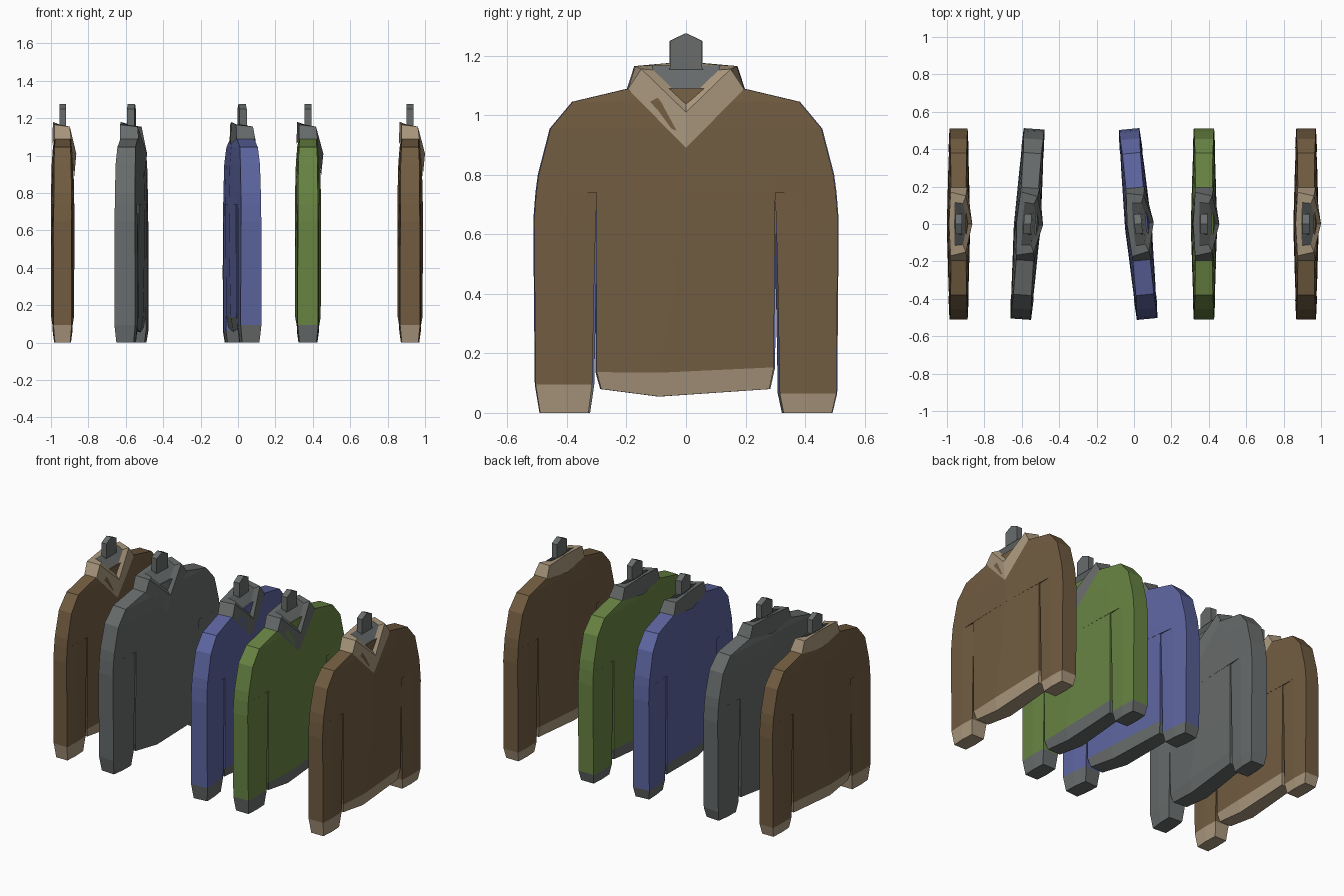
import bpy, bmesh

if "Cube" in bpy.data.objects:
    bpy.data.objects.remove(bpy.data.objects["Cube"])


def material(name, rgb):
    m = bpy.data.materials.new(name)
    m.diffuse_color = (*rgb, 1)
    m.use_nodes = True
    m.node_tree.nodes["Principled BSDF"].inputs["Base Color"].default_value = m.diffuse_color
    return m


brown = material("brown wool", (0.165, 0.106, 0.052))
beige = material("beige trim", (0.40, 0.31, 0.205))
gray = material("gray wool", (0.138, 0.150, 0.148))
blue = material("blue wool", (0.108, 0.128, 0.345))
green = material("green wool", (0.138, 0.230, 0.056))


def skin(bm, rings, mats, bottom=None, top=None):
    """Join closed rings of points with quads; one material index per band."""
    vs = [[bm.verts.new(p) for p in r] for r in rings]
    n = len(vs[0])
    for a, b, m in zip(vs, vs[1:], mats):
        for i in range(n):
            j = (i + 1) % n
            bm.faces.new((a[i], a[j], b[j], b[i])).material_index = m
    for ring, m in ((vs[0], bottom), (vs[-1], top)):
        if m is not None:
            bm.faces.new(ring).material_index = m


def section(pts):
    """Flat cloth section: (y, z, half depth) mirrored to both faces."""
    return [(d, y, z) for y, z, d in pts] + [(-d, y, z) for y, z, d in reversed(pts)]


def finish(bm, name, mats, loc, rot, thick):
    bmesh.ops.recalc_face_normals(bm, faces=bm.faces)
    me = bpy.data.meshes.new(name)
    bm.to_mesh(me)
    bm.free()
    for m in mats:
        me.materials.append(m)
    ob = bpy.data.objects.new(name, me)
    ob.location.x = loc
    ob.rotation_euler.z = rot
    ob.scale.x = thick
    bpy.context.collection.objects.link(ob)


def sweater(label, x, rot, thick, cloth, trim):
    place = (x, rot, thick)

    # torso with hem
    bm = bmesh.new()
    skin(bm, [
        section([(-.285, .08, .045), (-.09, .055, .052), (.28, .08, .045)]),
        section([(-.30, .137, .056), (-.09, .135, .066), (.295, .153, .056)]),
        section([(-.30, .40, .057), (-.04, .40, .068), (.297, .40, .057)]),
        section([(-.30, .74, .058), (0, .74, .068), (.30, .74, .058)]),
    ], (1, 0, 0), 1, 0)

    # sleeves with cuffs
    for s, cuff in ((-1, .095), (1, .065)):
        rows = [(0, .328, .49, .045), (cuff, .315, .505, .054),
                (.40, .309, .508, .054), (.65, .303, .51, .053), (.74, .298, .503, .052)]
        rings = [section([(s * i, z, d), (s * (i + o) / 2, z, d + .004), (s * o, z, d - .001)])
                 for z, i, o, d in rows]
        skin(bm, rings, (1, 0, 0, 0), 1, 0)

    # shoulders
    rows = [(.74, .503, .051, .068), (.80, .495, .051, .067), (.955, .455, .050, .063),
            (1.045, .38, .046, .056), (1.09, .19, .044, .048)]
    rings = [section([(-w, z, d), (-w * .6, z, (d + c) / 2), (0, z, c),
                      (w * .6, z, (d + c) / 2), (w, z, d)]) for z, w, d, c in rows]
    skin(bm, rings, (0,) * 4, 0, 0)
    finish(bm, label + " sweater", (cloth, trim), *place)

    # V-neck collar with dark lining
    def neck(back, mid, front, tip):
        (bx, by, bz), (fx, fy, fz) = back, front
        return [(bx, -by, bz), (mid[0], 0, mid[1]), (bx, by, bz),
                (fx, fy, fz), (tip[0], 0, tip[1]), (fx, -fy, fz)]
    bm = bmesh.new()
    skin(bm, [
        neck((-.046, .195, 1.088), (-.060, 1.06), (.050, .195, 1.088), (.068, .89)),
        neck((-.046, .170, 1.165), (-.056, 1.18), (.042, .150, 1.155), (.080, 1.01)),
        neck((-.022, .115, 1.168), (-.026, 1.165), (.026, .110, 1.152), (.050, 1.045)),
    ], (0, 0), None, 1)
    finish(bm, label + " collar", (trim, gray), *place)

    # hanger stem
    bm = bmesh.new()
    outline = [(0, 1.275), (.053, 1.25), (.053, 1.16), (.075, 1.13), (0, 1.09),
               (-.075, 1.13), (-.053, 1.16), (-.053, 1.25)]
    skin(bm, [[(d, y, z) for y, z in outline] for d in (-.019, .019)], (0,), 0, 0)
    finish(bm, label + " hanger", (gray,), *place)


for args in (("left brown", -.938, 0, .92, brown, beige),
             ("gray", -.57, -.07, 1.05, gray, gray),
             ("blue", .022, .095, 1.05, blue, gray),
             ("green", .374, 0, 1.03, green, gray),
             ("right brown", .92, 0, 1.0, brown, beige)):
    sweater(*args)
